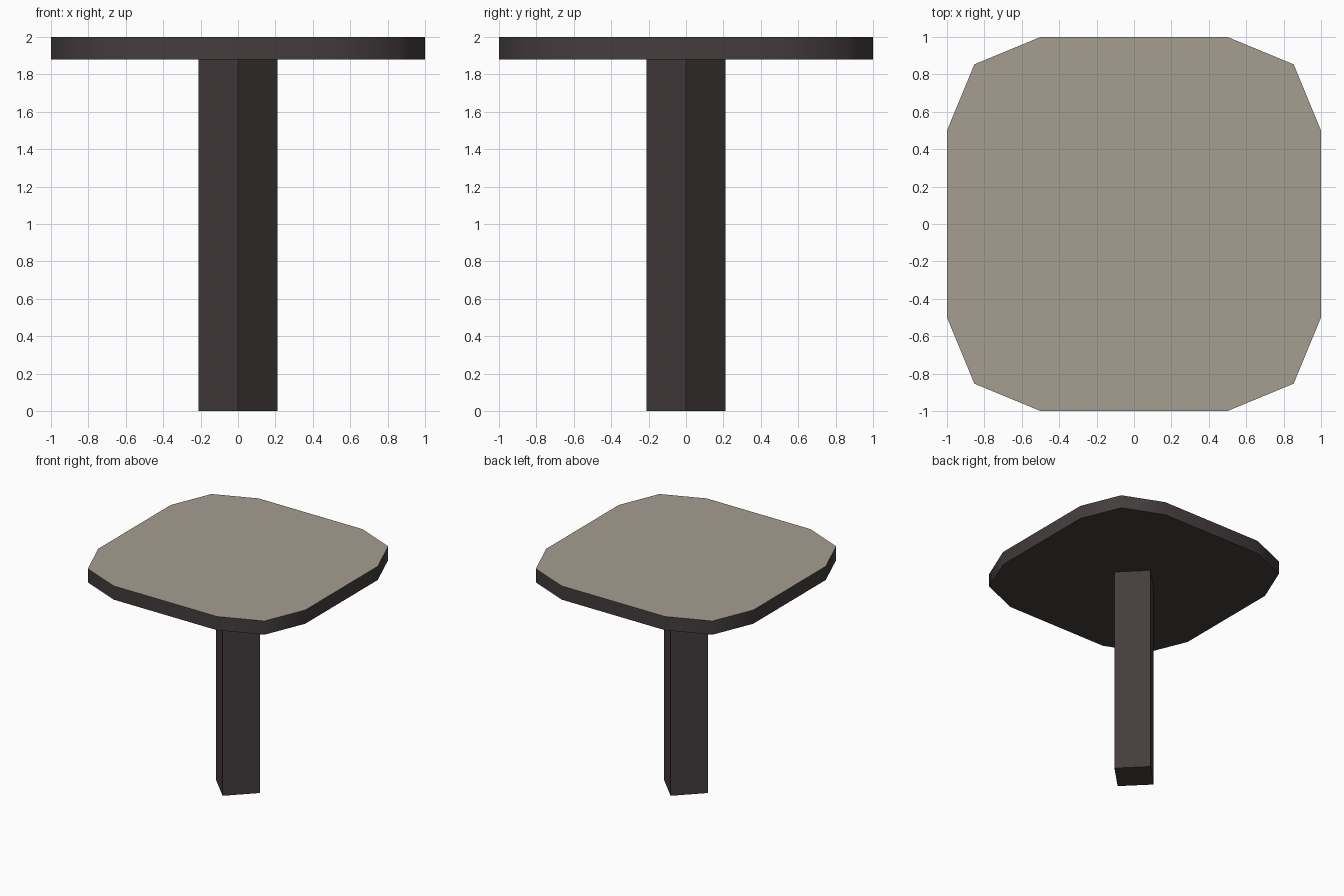
import bpy, bmesh, math

if "Cube" in bpy.data.objects:
    bpy.data.objects.remove(bpy.data.objects["Cube"])


def material(name, rgb):
    m = bpy.data.materials.new(name)
    m.diffuse_color = (*rgb, 1.0)
    m.use_nodes = True
    m.node_tree.nodes["Principled BSDF"].inputs["Base Color"].default_value = m.diffuse_color
    return m


dark = material("dark brown", (0.058, 0.046, 0.047))
stone = material("warm grey", (0.38, 0.34, 0.28))


def prism(name, outline, z0, z1, mats):
    """Extrude a closed outline upward into a solid."""
    bm = bmesh.new()
    base = bm.faces.new([bm.verts.new((x, y, z0)) for x, y in outline])
    ext = bmesh.ops.extrude_face_region(bm, geom=[base], use_keep_orig=True)
    for v in ext["geom"]:
        if isinstance(v, bmesh.types.BMVert):
            v.co.z = z1
    bmesh.ops.recalc_face_normals(bm, faces=bm.faces[:])
    # upward faces take the last material
    for f in bm.faces:
        f.material_index = len(mats) - 1 if f.normal.z > 0.5 else 0
    mesh = bpy.data.meshes.new(name)
    bm.to_mesh(mesh)
    bm.free()
    for m in mats:
        mesh.materials.append(m)
    obj = bpy.data.objects.new(name, mesh)
    bpy.context.collection.objects.link(obj)
    return obj


# Table top: square with two-segment rounded corners
outline = []
for k, (sx, sy) in enumerate([(1, 1), (-1, 1), (-1, -1), (1, -1)]):
    for s in range(3):
        a = math.radians(90 * k + 45 * s)
        outline.append((0.5 * sx + 0.5 * math.cos(a), 0.5 * sy + 0.5 * math.sin(a)))
top = prism("table_top", outline, 1.88, 2.0, [dark, stone])

# Rim is smooth around the corners, with crisp upper and lower edges
bpy.context.view_layer.objects.active = top
top.select_set(True)
bpy.ops.object.shade_smooth_by_angle(angle=math.radians(60))

# Post: square column turned 45 degrees
r = 0.212
prism("post", [(r, 0), (0, r), (-r, 0), (0, -r)], 0.0, 1.88, [dark])
